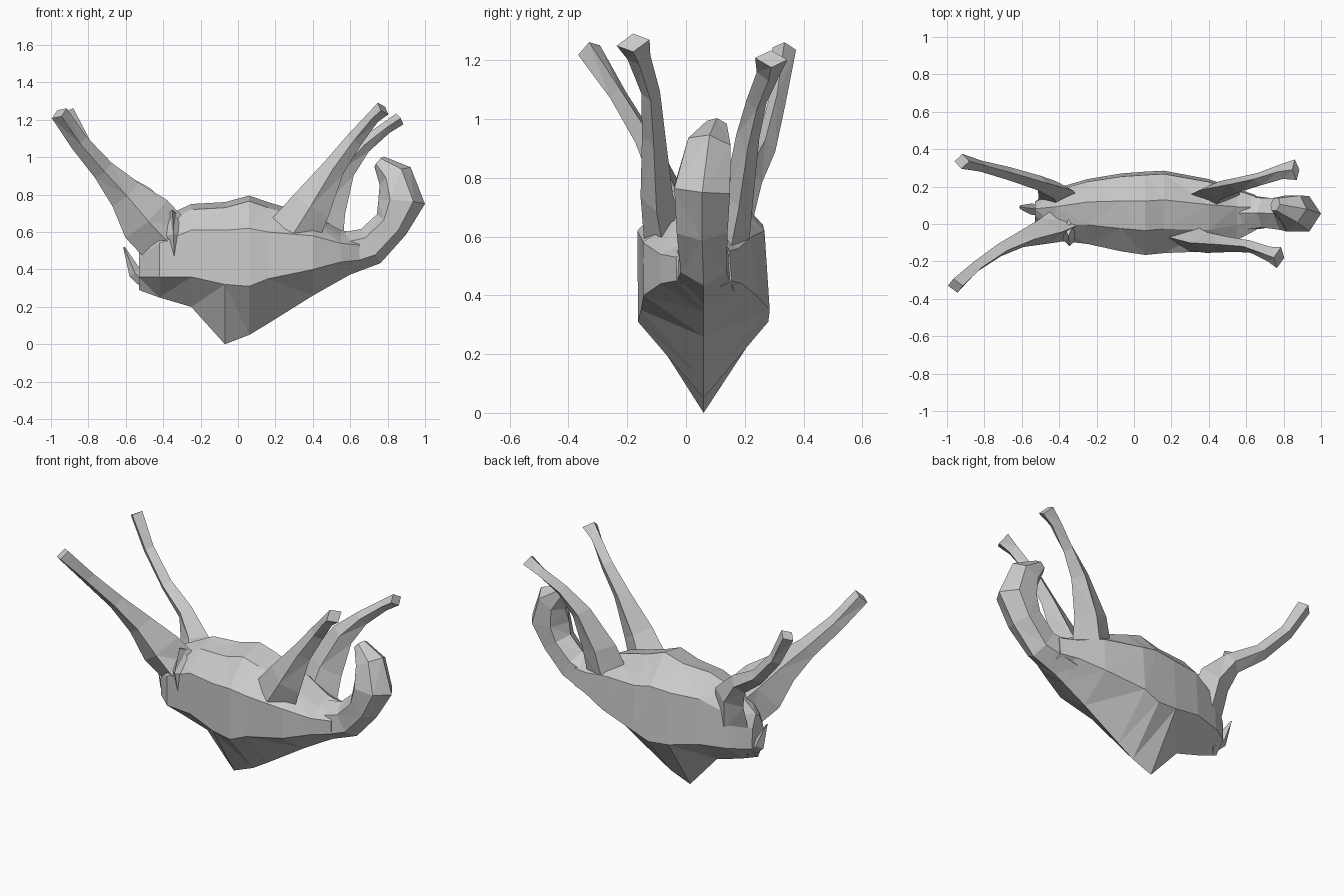
import bpy, bmesh, math
from mathutils import Vector


def loft(name, rings):
    """Skin a list of equal-length rings, cap both ends, keep facets triangular."""
    bm = bmesh.new()
    vs = [[bm.verts.new(p) for p in r] for r in rings]
    n = len(rings[0])
    for r0, r1 in zip(vs, vs[1:]):
        for i in range(n):
            bm.faces.new((r0[i], r0[(i + 1) % n], r1[(i + 1) % n], r1[i]))
    bm.faces.new(vs[0])
    bm.faces.new(vs[-1])
    bmesh.ops.triangulate(bm, faces=bm.faces[:])
    bmesh.ops.recalc_face_normals(bm, faces=bm.faces[:])
    me = bpy.data.meshes.new(name)
    bm.to_mesh(me)
    bm.free()
    ob = bpy.data.objects.new(name, me)
    bpy.context.collection.objects.link(ob)
    return ob


def limb(name, path, sides=4):
    """Path of (x, y, z, half depth in the xz plane, half width in y)."""
    pts = [Vector(p[:3]) for p in path]
    rings = []
    for i, p in enumerate(path):
        t = (pts[min(i + 1, len(pts) - 1)] - pts[max(i - 1, 0)]).normalized()
        u = Vector((0, 1, 0))
        u = (u - t * u.dot(t)).normalized()
        v = t.cross(u)
        rings.append([pts[i] + v * p[3] * math.cos(k * math.tau / sides)
                      + u * p[4] * math.sin(k * math.tau / sides)
                      for k in range(sides)])
    return loft(name, rings)


# Body: x, bottom ridge z, lower side z, upper side z, top z, y min, y max
sections = [
    (-0.53, 0.29, 0.36, 0.46, 0.56, 0.01, 0.12),
    (-0.42, 0.25, 0.36, 0.54, 0.67, -0.09, 0.19),
    (-0.25, 0.20, 0.36, 0.61, 0.75, -0.11, 0.24),
    (-0.07, 0.00, 0.32, 0.61, 0.76, -0.15, 0.27),
    (0.06, 0.05, 0.31, 0.62, 0.795, -0.17, 0.28),
    (0.16, 0.11, 0.35, 0.60, 0.76, -0.16, 0.285),
    (0.40, 0.26, 0.40, 0.58, 0.69, -0.15, 0.24),
    (0.55, 0.345, 0.44, 0.54, 0.61, -0.09, 0.19),
    (0.65, 0.40, 0.45, 0.53, 0.59, -0.035, 0.155),
]
rings = []
for x, zb, zl, zu, zt, y0, y1 in sections:
    c, h = (y0 + y1) / 2, (y1 - y0) / 2
    rings.append([(x, 0.06, zb), (x, y1, zl), (x, c + h * 0.92, zu + 0.02), (x, c + h * 0.3, zt),
                  (x, c - h * 0.4, zt - 0.03), (x, c - h * 0.98, zu), (x, c - h * 0.97, zl)])
loft("body", rings)

# Neck curling up into the head
limb("neck_and_head", [
    (0.52, 0.06, 0.47, 0.12, 0.12), (0.71, 0.06, 0.525, 0.105, 0.09),
    (0.82, 0.055, 0.64, 0.095, 0.10), (0.875, 0.055, 0.76, 0.125, 0.11),
    (0.84, 0.08, 0.90, 0.095, 0.085), (0.755, 0.105, 0.975, 0.038, 0.04)], 6)

# Front legs
limb("front_leg_right", [
    (0.27, -0.06, 0.55, 0.15, 0.08), (0.39, -0.10, 0.74, 0.11, 0.055),
    (0.51, -0.11, 0.94, 0.06, 0.04), (0.62, -0.12, 1.09, 0.045, 0.032),
    (0.72, -0.16, 1.21, 0.035, 0.04), (0.775, -0.18, 1.26, 0.042, 0.058)])
limb("front_leg_left", [
    (0.41, 0.14, 0.53, 0.15, 0.07), (0.46, 0.18, 0.74, 0.12, 0.05),
    (0.56, 0.21, 0.94, 0.07, 0.04), (0.67, 0.24, 1.06, 0.042, 0.035),
    (0.79, 0.28, 1.155, 0.032, 0.04), (0.865, 0.29, 1.205, 0.035, 0.055)])

# Rear legs
limb("rear_leg_right", [
    (-0.35, 0.02, 0.52, 0.15, 0.11), (-0.49, -0.04, 0.67, 0.15, 0.07),
    (-0.60, -0.08, 0.80, 0.095, 0.045), (-0.72, -0.14, 0.93, 0.06, 0.035),
    (-0.85, -0.23, 1.08, 0.05, 0.03), (-0.955, -0.33, 1.235, 0.048, 0.042)])
limb("rear_leg_left", [
    (-0.39, 0.12, 0.48, 0.12, 0.07), (-0.42, 0.18, 0.67, 0.10, 0.05),
    (-0.51, 0.22, 0.79, 0.06, 0.04), (-0.67, 0.27, 0.895, 0.045, 0.035),
    (-0.82, 0.31, 1.06, 0.04, 0.03), (-0.92, 0.335, 1.24, 0.045, 0.04)])

# Tail and flank fold
limb("tail", [(-0.48, 0.07, 0.31, 0.03, 0.03), (-0.55, 0.08, 0.38, 0.035, 0.03),
              (-0.61, 0.09, 0.52, 0.004, 0.01)])
limb("flank_fold", [(-0.34, -0.08, 0.44, 0.01, 0.01), (-0.345, -0.07, 0.58, 0.05, 0.05),
                    (-0.35, -0.02, 0.70, 0.02, 0.05)])
